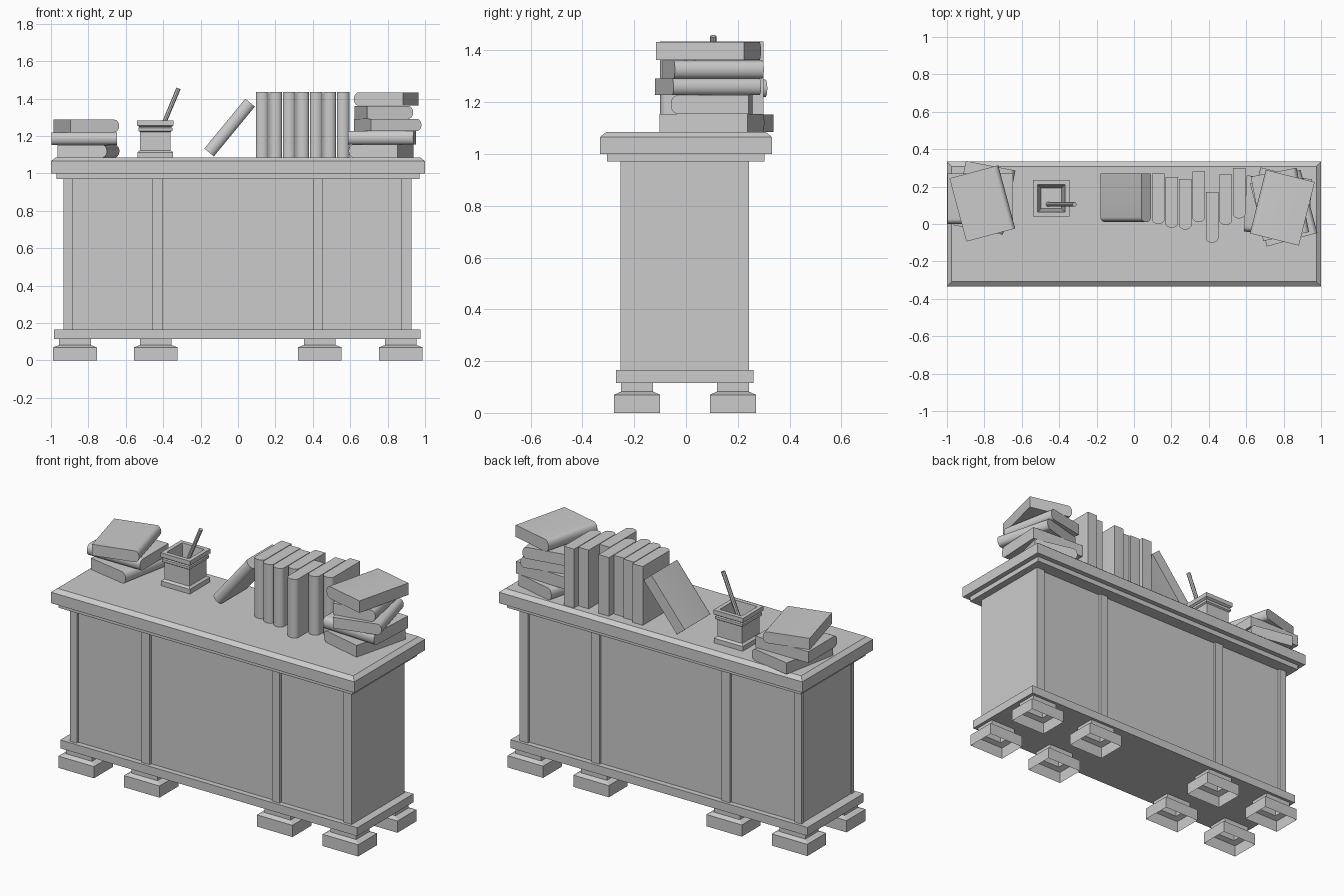
import bpy, bmesh, math
from mathutils import Matrix, Vector

cube = bpy.data.objects.get("Cube")
if cube:
    bpy.data.objects.remove(cube, do_unlink=True)

grey = bpy.data.materials.new("plain grey")
grey.use_nodes = True
COLOUR = (0.6, 0.6, 0.6, 1)
grey.diffuse_color = COLOUR
grey.node_tree.nodes["Principled BSDF"].inputs["Base Color"].default_value = COLOUR


def finish(name, bm, smooth=False, recalc=True):
    if recalc:
        bmesh.ops.recalc_face_normals(bm, faces=bm.faces)
    mesh = bpy.data.meshes.new(name)
    bm.to_mesh(mesh)
    bm.free()
    mesh.materials.append(grey)
    if smooth:
        for p in mesh.polygons:
            p.use_smooth = True
        mesh.set_sharp_from_angle(angle=math.radians(40))
    obj = bpy.data.objects.new(name, mesh)
    bpy.context.collection.objects.link(obj)
    return obj


def box(name, x0, x1, y0, y1, z0, z1):
    bm = bmesh.new()
    size = Matrix.Diagonal((x1 - x0, y1 - y0, z1 - z0, 1))
    place = Matrix.Translation(((x0 + x1) / 2, (y0 + y1) / 2, (z0 + z1) / 2))
    bmesh.ops.create_cube(bm, size=1, matrix=place @ size)
    return finish(name, bm)


def rings(name, cx, cy, levels, bottom=True, top=True):
    """Stack rectangular rings (half x, half y, z) into a shell."""
    bm = bmesh.new()
    loops = [[bm.verts.new((cx + sx * hx, cy + sy * hy, z))
              for sx, sy in ((-1, -1), (1, -1), (1, 1), (-1, 1))]
             for hx, hy, z in levels]
    for a, b in zip(loops, loops[1:]):
        for i in range(4):
            j = (i + 1) % 4
            bm.faces.new((a[i], a[j], b[j], b[i]))
    if bottom:
        bm.faces.new(loops[0][::-1])
    if top:
        bm.faces.new(loops[-1])
    return finish(name, bm, recalc=False)


# Desk top, moulding, carcass and plinth
rings("desk_top", 0, 0, [(1, 0.333, 1.0), (1, 0.333, 1.065), (0.975, 0.308, 1.085)])
box("top_moulding", -0.97, 0.97, -0.305, 0.303, 0.97, 1.0)
box("cabinet_body", -0.927, 0.927, -0.238, 0.228, 0.16, 0.97)
box("plinth", -0.983, 0.975, -0.27, 0.26, 0.115, 0.165)

# Upright posts on the front and back
for x0, x1 in ((-0.932, -0.885), (-0.46, -0.405), (0.4, 0.452), (0.872, 0.927)):
    for side, y0, y1 in (("front", -0.253, -0.23), ("back", 0.22, 0.243)):
        box(side + "_post", x0, x1, y0, y1, 0.16, 0.97)

# Hollow feet
for x in (-0.872, -0.44, 0.437, 0.87):
    for y in (-0.189, 0.181):
        rings("foot", x, y, [(0.117, 0.089, 0), (0.117, 0.089, 0.07),
                             (0.085, 0.062, 0.082), (0.085, 0.062, 0.115)],
              bottom=False, top=False)


def book(name, centre, spine, along, width=0.27, length=0.35, thick=0.068):
    """A block with a rounded spine; spine and along are its directions."""
    spine, along = Vector(spine).normalized(), Vector(along).normalized()
    across = along.cross(spine)
    round_depth, h, steps = 0.026, thick / 2, 12
    profile = [(-width / 2, h), (-width / 2, -h)]
    for i in range(steps + 1):
        a = math.pi * (i / steps - 0.5)
        profile.append((width / 2 - round_depth + round_depth * math.cos(a), h * math.sin(a)))
    bm = bmesh.new()
    mid = Vector(centre)
    ends = [[bm.verts.new(mid + spine * u + across * v + along * (s * length / 2))
             for u, v in profile] for s in (-1, 1)]
    n = len(profile)
    for i in range(n):
        j = (i + 1) % n
        bm.faces.new((ends[0][i], ends[0][j], ends[1][j], ends[1][i]))
    bm.faces.new(ends[0])
    bm.faces.new(ends[1])
    return finish(name, bm, smooth=True)


def flat_book(name, x, y, z0, z1, degrees, width=0.27, length=0.35):
    a = math.radians(degrees)
    book(name, (x, y, (z0 + z1) / 2), (math.cos(a), math.sin(a), 0),
         (-math.sin(a), math.cos(a), 0), width, length, z1 - z0)


# Left pile as seen from the front
flat_book("pile_a_bottom_book", -0.80, 0.14, 1.085, 1.153, -11)
flat_book("pile_a_middle_book", -0.822, 0.135, 1.153, 1.22, -90)
flat_book("pile_a_top_book", -0.811, 0.11, 1.22, 1.287, 15)

# Right pile
flat_book("pile_b_bottom_book", 0.765, 0.1, 1.085, 1.155, 166)
flat_book("pile_b_second_book", 0.77, 0.1, 1.155, 1.227, -93, 0.3)
flat_book("pile_b_third_book", 0.8, 0.085, 1.227, 1.292, 15, 0.28)
flat_book("pile_b_fourth_book", 0.78, 0.105, 1.292, 1.36, 11, 0.25)
flat_book("pile_b_top_book", 0.793, 0.087, 1.362, 1.433, 166)

# Row of standing books, by the y of each spine
for i, y in enumerate((0.0, -0.02, -0.03, 0.01, -0.1, -0.005, 0.03)):
    book("standing_book", (0.13 + i * 0.072, y + 0.135, 1.26), (0, -1, 0), (0, 0, 1))

# Book leaning on the row
lean = math.radians(39.5)
book("leaning_book", (-0.045, 0.14, 1.245), (0, -1, 0),
     (math.sin(lean), 0, math.cos(lean)), 0.26, 0.345, 0.066)

# Pen pot with a hollow, tapering inside
rings("pen_pot", -0.442, 0.137,
      [(0.095, 0.095, 1.085), (0.095, 0.095, 1.113), (0.082, 0.082, 1.123),
       (0.082, 0.082, 1.222), (0.091, 0.091, 1.228), (0.091, 0.091, 1.243),
       (0.085, 0.085, 1.248), (0.097, 0.097, 1.256), (0.097, 0.097, 1.282),
       (0.073, 0.073, 1.282), (0.055, 0.055, 1.11)])

# Pen resting in the pot
bm = bmesh.new()
start, end = Vector((-0.46, 0.105, 1.115)), Vector((-0.318, 0.105, 1.455))
turn = (end - start).to_track_quat('Z', 'Y').to_matrix().to_4x4()
bmesh.ops.create_cone(bm, cap_ends=True, segments=8, radius1=0.012, radius2=0.012,
                      depth=(end - start).length,
                      matrix=Matrix.Translation((start + end) / 2) @ turn)
finish("pen", bm)
